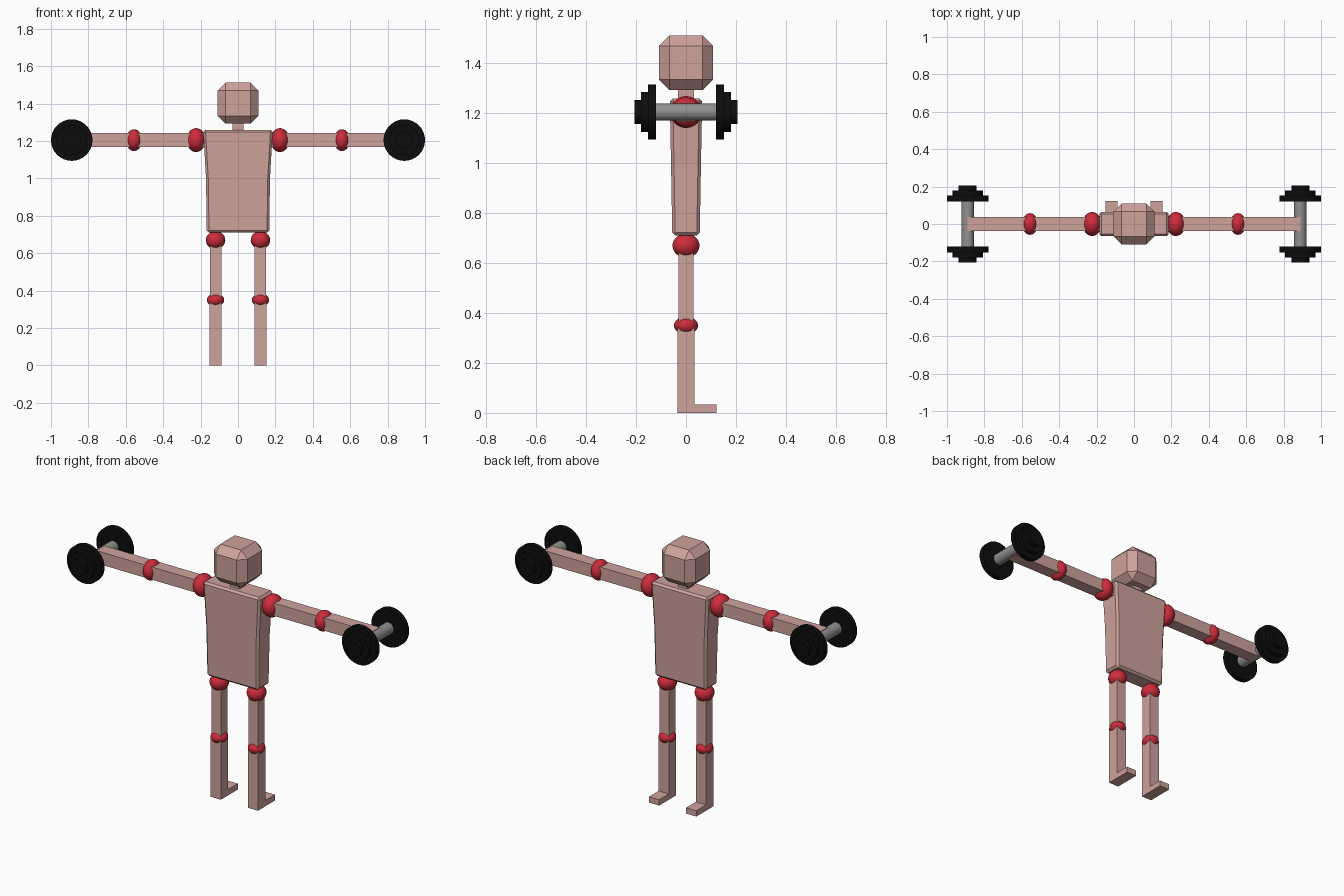
import bpy, bmesh, math

if "Cube" in bpy.data.objects:
    bpy.data.objects.remove(bpy.data.objects["Cube"])


def material(name, rgb):
    m = bpy.data.materials.new(name)
    m.diffuse_color = (*rgb, 1)
    m.use_nodes = True
    m.node_tree.nodes["Principled BSDF"].inputs["Base Color"].default_value = m.diffuse_color
    return m


SKIN = material("skin_pink", (0.62, 0.36, 0.33))
RED = material("joint_red", (0.62, 0.025, 0.045))
BLACK = material("plate_black", (0.004, 0.004, 0.004))
GREY = material("bar_grey", (0.28, 0.28, 0.28))


def finish(name, bm, mat, bevel=0, smooth=False):
    bmesh.ops.recalc_face_normals(bm, faces=bm.faces)
    me = bpy.data.meshes.new(name)
    bm.to_mesh(me)
    bm.free()
    me.materials.append(mat)
    ob = bpy.data.objects.new(name, me)
    bpy.context.collection.objects.link(ob)
    if bevel:
        mod = ob.modifiers.new("bevel", "BEVEL")
        mod.width, mod.segments, mod.limit_method = bevel, 1, "ANGLE"
    if smooth:
        bpy.ops.object.select_all(action="DESELECT")
        ob.select_set(True)
        bpy.context.view_layer.objects.active = ob
        bpy.ops.object.shade_smooth_by_angle(angle=math.radians(35))
    return ob


def stack(name, rings, mat, bevel=0):
    """Rectangular rings (z, x0, x1, y0, y1) skinned into a closed solid."""
    bm = bmesh.new()
    loops = [[bm.verts.new(p) for p in ((a, c, z), (b, c, z), (b, d, z), (a, d, z))]
             for z, a, b, c, d in rings]
    for lo, hi in zip(loops, loops[1:]):
        for i in range(4):
            j = (i + 1) % 4
            bm.faces.new((lo[i], lo[j], hi[j], hi[i]))
    bm.faces.new(loops[0][::-1])
    bm.faces.new(loops[-1])
    return finish(name, bm, mat, bevel)


def box(name, x0, x1, y0, y1, z0, z1, mat, bevel=0):
    return stack(name, [(z, x0, x1, y0, y1) for z in (z0, z1)], mat, bevel)


def ball(name, centre, radii):
    bm = bmesh.new()
    bmesh.ops.create_uvsphere(bm, u_segments=32, v_segments=16, radius=1)
    for v in bm.verts:
        v.co = [c + r * p for c, r, p in zip(centre, radii, v.co)]
    return finish(name, bm, RED, smooth=True)


def lathe_y(name, cx, cz, profile, mat, n=32):
    """Turn (y, radius) points around a front-to-back axis and cap both ends."""
    bm = bmesh.new()
    loops = [[bm.verts.new((cx + r * math.cos(2 * math.pi * i / n), y,
                            cz + r * math.sin(2 * math.pi * i / n))) for i in range(n)]
             for y, r in profile]
    for a, b in zip(loops, loops[1:]):
        for i in range(n):
            j = (i + 1) % n
            bm.faces.new((a[i], a[j], b[j], b[i]))
    bm.faces.new(loops[0])
    bm.faces.new(loops[-1])
    return finish(name, bm, mat, smooth=True)


# Head, neck and tapered torso
box("head", -0.109, 0.109, -0.109, 0.109, 1.293, 1.512, SKIN, bevel=0.042)
box("neck", -0.03, 0.03, -0.032, 0.032, 1.23, 1.32, SKIN)
stack("torso", [(z, -w, w, -d, d) for z, w, d in
                ((0.71, 0.167, 0.055), (1.0, 0.171, 0.06), (1.26, 0.186, 0.065))],
      SKIN, bevel=0.012)

ARM_Z = 1.205
for side, s in (("left", -1), ("right", 1)):
    # Arms and their joints
    for part, a, b in (("upper_arm", 0.17, 0.555), ("forearm", 0.555, 0.89)):
        box(f"{side}_{part}", min(s * a, s * b), max(s * a, s * b),
            -0.037, 0.037, ARM_Z - 0.037, ARM_Z + 0.037, SKIN)
    ball(f"{side}_shoulder", (s * 0.224, 0, ARM_Z), (0.051, 0.064, 0.064))
    ball(f"{side}_elbow", (s * 0.556, 0, ARM_Z), (0.043, 0.058, 0.058))

    # Legs, feet and their joints
    x = s * 0.12
    box(f"{side}_thigh", x - 0.031, x + 0.031, -0.031, 0.031, 0.35, 0.69, SKIN)
    box(f"{side}_shin", x - 0.033, x + 0.033, -0.034, 0.034, 0, 0.35, SKIN)
    box(f"{side}_foot", x - 0.033, x + 0.033, 0.034, 0.123, 0, 0.034, SKIN)
    ball(f"{side}_hip", (x, 0, 0.67), (0.052, 0.054, 0.048))
    ball(f"{side}_knee", (x, 0, 0.35), (0.046, 0.048, 0.036))

    # Dumbbell: bar with stepped weights at both ends
    hx = s * 0.889
    lathe_y(f"{side}_bar", hx, ARM_Z, [(-0.13, 0.034), (0.13, 0.034)], GREY)
    for end, e in (("front", -1), ("back", 1)):
        steps = [(0.12, 0.111), (0.152, 0.111), (0.152, 0.081),
                 (0.18, 0.081), (0.18, 0.048), (0.207, 0.048)]
        lathe_y(f"{side}_{end}_weight", hx, ARM_Z, [(e * y, r) for y, r in steps], BLACK)
